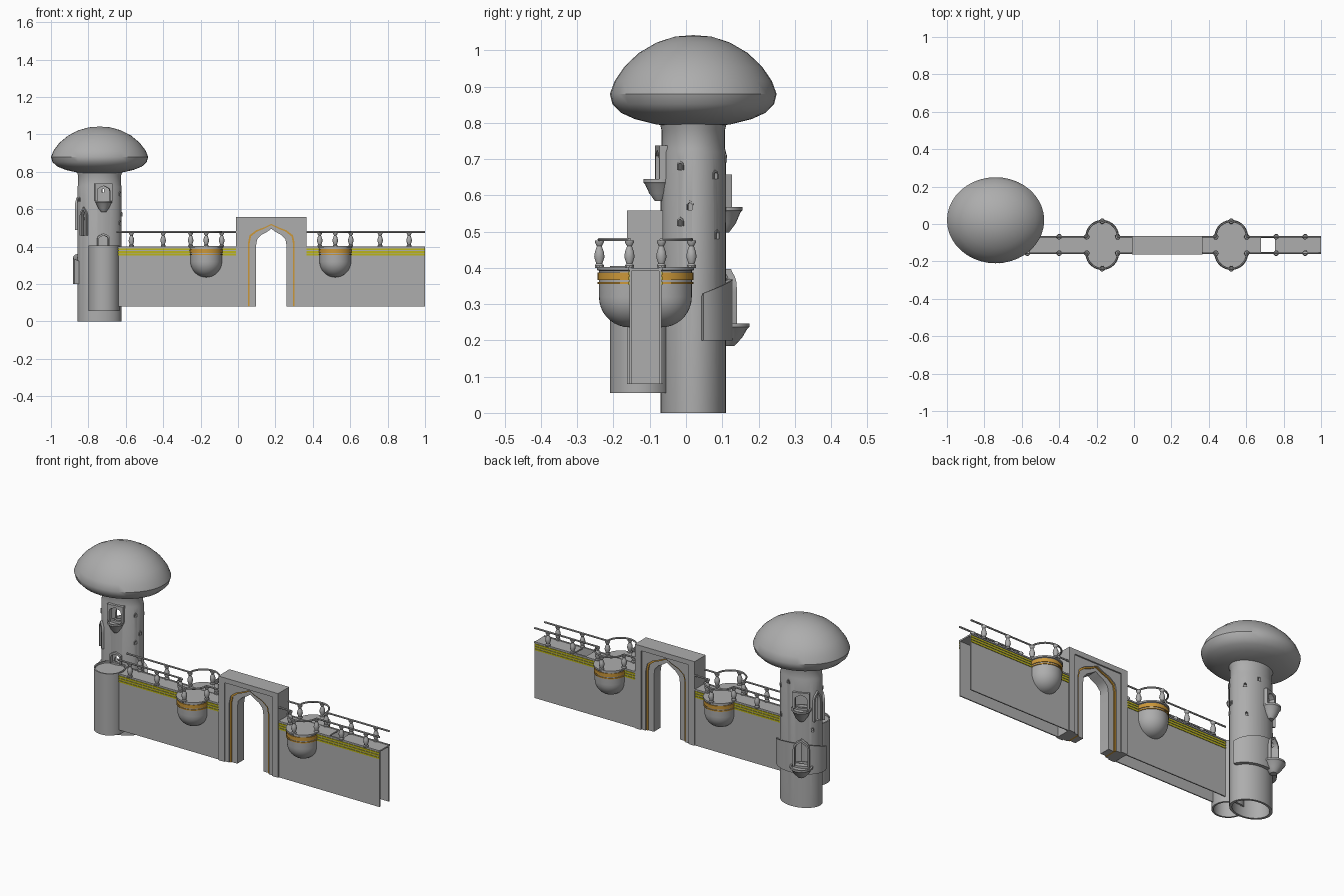
import bpy, bmesh, math
from mathutils import Matrix, Vector

cube = bpy.data.objects.get("Cube")
if cube:
    bpy.data.objects.remove(cube, do_unlink=True)


def material(name, rgb):
    m = bpy.data.materials.new(name)
    m.use_nodes = True
    m.diffuse_color = (*rgb, 1)
    m.node_tree.nodes["Principled BSDF"].inputs["Base Color"].default_value = (*rgb, 1)
    return m


STONE = material("grey stone", (0.42, 0.42, 0.42))
YELLOW = material("yellow trim", (0.5, 0.46, 0.01))
GOLD = material("orange gold", (0.6, 0.31, 0.04))
WALL_Y = -0.112
TOWER = (-0.74, 0.02)
RX, RY = 0.118, 0.09


def finish(name, bm, mat):
    bmesh.ops.remove_doubles(bm, verts=bm.verts, dist=1e-5)
    bmesh.ops.recalc_face_normals(bm, faces=bm.faces)
    me = bpy.data.meshes.new(name)
    bm.to_mesh(me)
    bm.free()
    me.materials.append(mat)
    ob = bpy.data.objects.new(name, me)
    bpy.context.collection.objects.link(ob)
    return ob


def box(name, x0, x1, y0, y1, z0, z1, mat=STONE):
    bm = bmesh.new()
    size = Matrix.Diagonal((x1 - x0, y1 - y0, z1 - z0, 1))
    mid = Matrix.Translation(((x0 + x1) / 2, (y0 + y1) / 2, (z0 + z1) / 2))
    bmesh.ops.create_cube(bm, size=1, matrix=mid @ size)
    return finish(name, bm, mat)


def lathe(name, profile, centre, sx=1, sy=1, a0=0, a1=360, n=32, mat=STONE, closed=False, lift=None):
    """Sweep (radius, z) points round a vertical axis, in degrees."""
    bm = bmesh.new()
    rings = []
    for i in range(n + 1):
        a = math.radians(a0 + (a1 - a0) * i / n)
        rings.append([bm.verts.new((centre[0] + r * sx * math.cos(a), centre[1] + r * sy * math.sin(a),
                                    z + (lift(z, i / n) if lift else 0))) for r, z in profile])
    count = len(profile)
    for p, q in zip(rings, rings[1:]):
        for j in range(count if closed else count - 1):
            k = (j + 1) % count
            bm.faces.new((p[j], q[j], q[k], p[k]))
    if closed and a1 - a0 < 360:
        bm.faces.new(rings[0])
        bm.faces.new(rings[-1])
    return finish(name, bm, mat)


def arch(hw, spring, apex, base=0):
    """Pointed ogee outline, left foot to right foot."""
    t = apex - spring
    half = [(1, base), (1, spring), (0.93, spring + 0.4 * t), (0.65, spring + 0.66 * t),
            (0.3, spring + 0.82 * t), (0, apex)]
    return [(-f * hw, z) for f, z in half] + [(f * hw, z) for f, z in reversed(half[:-1])]


def portal(hw, top, base=0):
    return [(-hw, base), (-hw, top), (hw, top), (hw, base)]


def add_prism(bm, outline, depth, matrix):
    verts = [bm.verts.new(matrix @ Vector((x, -depth, z))) for x, z in outline]
    face = bm.faces.new(verts)
    res = bmesh.ops.extrude_face_region(bm, geom=[face])
    move = matrix.to_3x3() @ Vector((0, 2 * depth, 0))
    bmesh.ops.translate(bm, vec=move, verts=[g for g in res["geom"] if isinstance(g, bmesh.types.BMVert)])


def prism(name, outline, depth, matrix, mat=STONE):
    bm = bmesh.new()
    add_prism(bm, outline, depth, matrix)
    return finish(name, bm, mat)


def on_tower(deg, z, scale=1.0):
    """Matrix on the tower surface whose local -y points outward."""
    a = math.radians(deg)
    normal = math.atan2(math.sin(a) / RY, math.cos(a) / RX)
    spot = (TOWER[0] + scale * RX * math.cos(a), TOWER[1] + scale * RY * math.sin(a), z)
    return Matrix.Translation(spot) @ Matrix.Rotation(normal + math.pi / 2, 4, "Z")


# Main tower: hollow shaft and mushroom roof
shaft = lathe("tower_shaft", [(1, 0), (1, 0.72), (0.97, 0.73), (0.97, 0.78), (1.06, 0.81), (0.85, 0.81), (0.87, 0)],
              TOWER, RX, RY, n=48, closed=True)
lathe("mushroom_roof", [(0, 1.042), (0.05, 1.038), (0.1, 1.022), (0.15, 0.993), (0.19, 0.955), (0.217, 0.915),
                        (0.23, 0.88), (0.223, 0.852), (0.2, 0.828), (0.16, 0.81), (0.1, 0.795), (0, 0.79)],
      TOWER, 1.13, 1, n=40)

# Raised walkway wrapped round the back of the tower
wrap = lathe("tower_walkway", [(0.97, 0.2), (1.2, 0.2), (1.2, 0.33), (1.14, 0.33), (0.97, 0.32)], TOWER, RX, RY,
             15, 200, 32, closed=True, lift=lambda z, t: 0.04 * math.sin(math.pi * t) if z > 0.3 else 0)

# Openings: name, angle, base height, half width, height, surface scale
openings = [("front_niche", 280, 0.645, 0.034, 0.08, 1.0), ("front_door", 280, 0.405, 0.025, 0.055, 1.0),
            ("back_niche", 118, 0.565, 0.032, 0.08, 1.0), ("back_door", 118, 0.245, 0.035, 0.14, 1.18),
            ("tall_window", 226, 0.46, 0.014, 0.14, 1.0), ("tall_window", 165, 0.49, 0.016, 0.16, 1.0)]
openings += [("small_window", a, z, 0.006, 0.02, 1.0) for a, z in
             [(-23, 0.67), (42, 0.645), (-6, 0.56), (-23, 0.515), (46, 0.48), (205, 0.64), (80, 0.69), (150, 0.43)]]
cuts = bmesh.new()
for name, deg, z, hw, h, scale in openings:
    m = on_tower(deg, z, scale)
    rim = 0.009 if hw > 0.012 else 0.004
    inner = arch(hw, h * 0.65, h)
    if "niche" in name:
        outer = portal(hw + rim * 1.4, h + 0.012)
    else:
        outer = arch(hw + rim, h * 0.65, h + rim * 1.3)
    prism(name + "_frame", outer + inner[::-1], 0.011 if rim > 0.005 else 0.003, m)
    add_prism(cuts, inner, 0.04, m)
cutter = finish("opening_cutter", cuts, STONE)
cutter.hide_render = True
for ob in (shaft, wrap):
    mod = ob.modifiers.new("openings", "BOOLEAN")
    mod.operation, mod.solver, mod.object = "DIFFERENCE", "EXACT", cutter
bpy.context.view_layer.update()
graph = bpy.context.evaluated_depsgraph_get()
for ob in (shaft, wrap):
    mesh = bpy.data.meshes.new_from_object(ob.evaluated_get(graph))
    ob.modifiers.clear()
    ob.data = mesh
bpy.data.objects.remove(cutter, do_unlink=True)

# Dish balconies under the larger openings
for name, deg, z, r, drop, scale in [("front_balcony", 280, 0.645, 0.044, 0.06, 1.05),
                                     ("upper_back_balcony", 118, 0.568, 0.052, 0.07, 1.05),
                                     ("lower_back_balcony", 118, 0.247, 0.06, 0.062, 1.2)]:
    spot = on_tower(deg, z, scale).translation
    lathe(name, [(0, z - drop), (r * 0.3, z - drop), (r * 0.65, z - drop * 0.65), (r * 0.9, z - 0.015),
                 (r, z - 0.01), (r, z), (r * 0.85, z), (r * 0.8, z - 0.012), (0, z - 0.014)], spot, n=20)

# Corner turret, open underneath
lathe("corner_turret", [(0, 0.395), (0.076, 0.395), (0.076, 0.405), (0.083, 0.405), (0.083, 0.055),
                        (0.073, 0.055), (0.073, 0.385), (0, 0.385)], (-0.717, -0.127), n=32)

# Baluster shared by all railings
baluster_profile = [(0, 0.4), (0.013, 0.4), (0.013, 0.407), (0.009, 0.412), (0.015, 0.43), (0.013, 0.444),
                    (0.007, 0.46), (0.013, 0.47), (0.013, 0.476), (0, 0.476)]


def rail(name, points):
    cu = bpy.data.curves.new(name, "CURVE")
    cu.dimensions, cu.bevel_depth, cu.bevel_resolution, cu.use_fill_caps = "3D", 0.005, 1, True
    sp = cu.splines.new("POLY")
    sp.points.add(len(points) - 1)
    for p, (x, y) in zip(sp.points, points):
        p.co = (x, y, 0.478, 1)
    tmp = bpy.data.objects.new(name, cu)
    me = bpy.data.meshes.new_from_object(tmp)
    bpy.data.objects.remove(tmp)
    me.materials.append(STONE)
    bpy.context.collection.objects.link(bpy.data.objects.new(name, me))


# Two hollow wall runs with stripes, round bays and railings
runs = [(-0.65, -0.01, -0.17, (-0.57, -0.4)), (0.366, 1.0, 0.52, (0.76, 0.915))]
HALF = 0.044
for x0, x1, bay, posts in runs:
    for side, label in ((-1, "front"), (1, "back")):
        face = WALL_Y + side * HALF
        inner = face - side * 0.006
        box(label + "_wall", x0, x1, min(face, inner), max(face, inner), 0.08, 0.4)
        for z in (0.386, 0.372, 0.358):
            lo, hi = sorted((face, face + side * 0.003))
            box(label + "_wall_stripe", x0, x1, lo, hi, z - 0.005, z + 0.004, YELLOW)
        lo, hi = sorted((inner, face + side * 0.004))
        box(label + "_wall_coping", x0, x1, lo, hi, 0.394, 0.402)

        # Half-round bay with gold bands
        a0 = 180 if side < 0 else 0
        c = (bay, face)
        bowl = [(0.084 * math.sin(math.radians(t)), 0.32 - 0.084 * math.cos(math.radians(t))) for t in range(0, 91, 10)]
        lathe(label + "_bay", bowl + [(0.084, 0.392), (0.09, 0.394), (0.09, 0.403), (0, 0.403)], c,
              a0=a0, a1=a0 + 180, n=20)
        for z0, z1 in ((0.367, 0.387), (0.355, 0.361)):
            lathe(label + "_bay_band", [(0.083, z0), (0.088, z0), (0.088, z1), (0.083, z1)], c,
                  a0=a0, a1=a0 + 180, n=20, mat=GOLD, closed=True)

        # Railing follows the wall and swings out round the bay
        arc = [(bay - 0.083 * math.cos(math.pi * i / 14), face + side * 0.083 * math.sin(math.pi * i / 14))
               for i in range(15)]
        rail(label + "_rail", [(x0, face)] + arc + [(x1, face)])
        spots = [(x, face) for x in posts] + [arc[0], arc[7], arc[14]]
        for spot in spots:
            lathe(label + "_baluster", baluster_profile, spot, n=10)

# Walkway tops, with a gap in the long run
for x0, x1 in ((-0.65, -0.01), (0.366, 0.68), (0.755, 1.0)):
    box("wall_walk", x0, x1, WALL_Y - HALF + 0.004, WALL_Y + HALF - 0.004, 0.392, 0.4)

# Gateway: stepped frames narrowing to a pointed arch
gate = Matrix.Translation((0.178, WALL_Y - 0.001, 0))
B = 0.08
steps = [("gate_outer_frame", portal(0.188, 0.558, B), portal(0.15, 0.53, B), 0.05, STONE),
         ("gate_inner_frame", portal(0.15, 0.53, B), arch(0.125, 0.42, 0.522, B), 0.042, STONE),
         ("gate_gold_trim", arch(0.125, 0.42, 0.522, B), arch(0.116, 0.415, 0.515, B), 0.036, GOLD),
         ("gate_arch", arch(0.116, 0.415, 0.515, B), arch(0.082, 0.4, 0.495, B), 0.03, STONE)]
for name, outer, inner, depth, mat in steps:
    prism(name, outer + inner[::-1], depth, gate, mat)

# Smooth shading with sharp edges kept
bpy.ops.object.select_all(action="DESELECT")
for ob in bpy.context.collection.objects:
    if ob.type == "MESH":
        ob.select_set(True)
        bpy.context.view_layer.objects.active = ob
bpy.ops.object.shade_smooth_by_angle(angle=math.radians(35))
